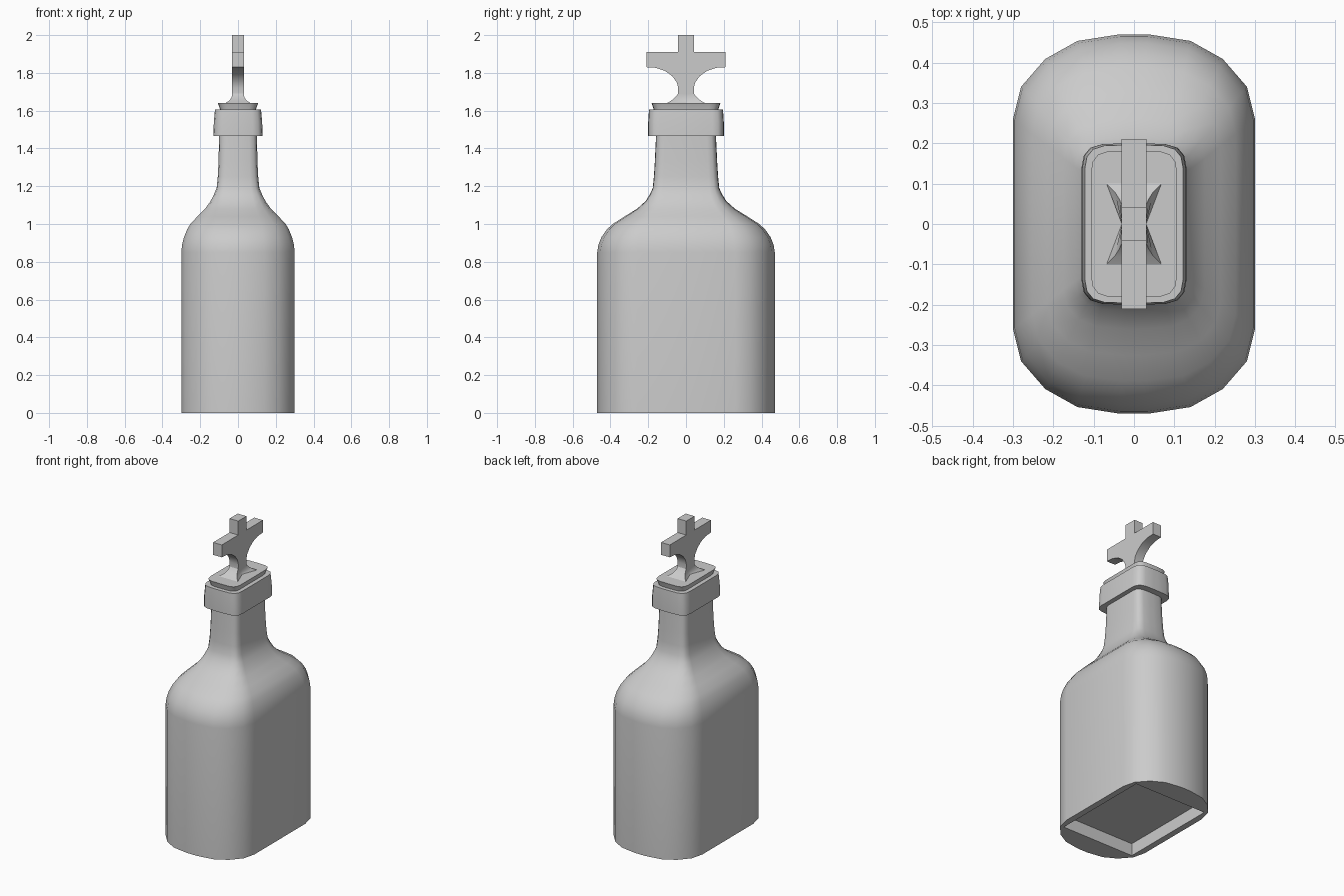
import bpy, bmesh

if "Cube" in bpy.data.objects:
    bpy.data.objects.remove(bpy.data.objects["Cube"])

# Quarter outlines as fractions of the half sizes: broad body and squarer neck
BODY = [(1, .553), (.933, .723), (.733, .87), (.467, .965), (.117, 1)]
NECK = [(1, .70), (.955, .85), (.83, .945), (.60, .99), (.13, 1)]


def ring(hx, hy, blend=1.0):
    q = [((a[0] + (b[0] - a[0]) * blend) * hx, (a[1] + (b[1] - a[1]) * blend) * hy)
         for a, b in zip(BODY, NECK)]
    half = q + [(-x, y) for x, y in reversed(q)]
    return half + [(-x, -y) for x, y in half]


def finish(name, bm):
    bmesh.ops.recalc_face_normals(bm, faces=bm.faces)
    me = bpy.data.meshes.new(name)
    bm.to_mesh(me)
    bm.free()
    ob = bpy.data.objects.new(name, me)
    bpy.context.collection.objects.link(ob)
    return ob


def smooth(ob, angle=0.65):
    bpy.ops.object.select_all(action='DESELECT')
    ob.select_set(True)
    bpy.context.view_layer.objects.active = ob
    bpy.ops.object.shade_smooth_by_angle(angle=angle)


def loft(name, levels):
    """levels: list of (z, outline points), closed with a cap at both ends."""
    bm = bmesh.new()
    loops = [[bm.verts.new((x, y, z)) for x, y in pts] for z, pts in levels]
    for a, b in zip(loops, loops[1:]):
        for i in range(len(a)):
            j = (i + 1) % len(a)
            bm.faces.new((a[i], a[j], b[j], b[i]))
    bm.faces.new(loops[0][::-1])
    bm.faces.new(loops[-1])
    return finish(name, bm)


# Bottle body, shoulder and neck: z, half width, half depth, outline blend
profile = [(0, .30, .47, 0), (.85, .30, .47, 0), (.89, .296, .464, 0),
           (.93, .286, .448, .03), (.97, .27, .42, .08), (1.0, .252, .388, .15),
           (1.04, .215, .325, .3), (1.08, .175, .26, .5), (1.12, .146, .215, .7),
           (1.155, .128, .192, .85), (1.19, .113, .176, 1), (1.25, .107, .17, 1),
           (1.33, .103, .165, 1), (1.48, .10, .158, 1)]
bottle = loft("bottle", [(z, ring(x, y, b)) for z, x, y, b in profile])

# Rectangular recess under the base
bpy.ops.mesh.primitive_cube_add(size=2, location=(0, 0, 0))
cutter = bpy.context.object
cutter.name = "base_recess_cutter"
cutter.scale = (.26, .33, .08)
cutter.hide_render = True
mod = bottle.modifiers.new("recess", 'BOOLEAN')
mod.operation = 'DIFFERENCE'
mod.solver = 'EXACT'
mod.object = cutter
bpy.context.view_layer.objects.active = bottle
bpy.ops.object.modifier_apply(modifier=mod.name)
bpy.data.objects.remove(cutter)
smooth(bottle)

# Collar around the mouth
smooth(loft("collar", [(1.465, ring(.13, .20)), (1.54, ring(.128, .20)),
                       (1.605, ring(.122, .196))]))

# Stopper plate, flaring upward
smooth(loft("stopper", [(1.58, ring(.092, .165)), (1.61, ring(.096, .172)),
                        (1.64, ring(.107, .182))]))


# Flared foot of the handle, pinched in the middle of each side
def foot_ring(x, y):
    return [(.03, 0), (x, y), (-x, y), (-.03, 0), (-x, -y), (x, -y)]


smooth(loft("handle_foot", [(z, foot_ring(x, y)) for z, x, y in
                            [(1.635, .068, .10), (1.64, .068, .10), (1.652, .048, .08),
                             (1.665, .037, .063), (1.68, .031, .049), (1.69, .031, .042)]]), .5)

# Cross-shaped handle: half outline mirrored, then extruded through its thickness
half = [(.042, 2.0), (.042, 1.91), (.21, 1.91), (.21, 1.83), (.16, 1.827),
        (.11, 1.81), (.072, 1.782), (.049, 1.75), (.041, 1.72), (.042, 1.69)]
bm = bmesh.new()
outline = half + [(-y, z) for y, z in reversed(half)]
face = bm.faces.new([bm.verts.new((-.031, y, z)) for y, z in outline])
out = bmesh.ops.extrude_face_region(bm, geom=[face], use_keep_orig=True)
bmesh.ops.translate(bm, vec=(.062, 0, 0),
                    verts=[v for v in out["geom"] if isinstance(v, bmesh.types.BMVert)])
smooth(finish("cross_handle", bm), .5)
